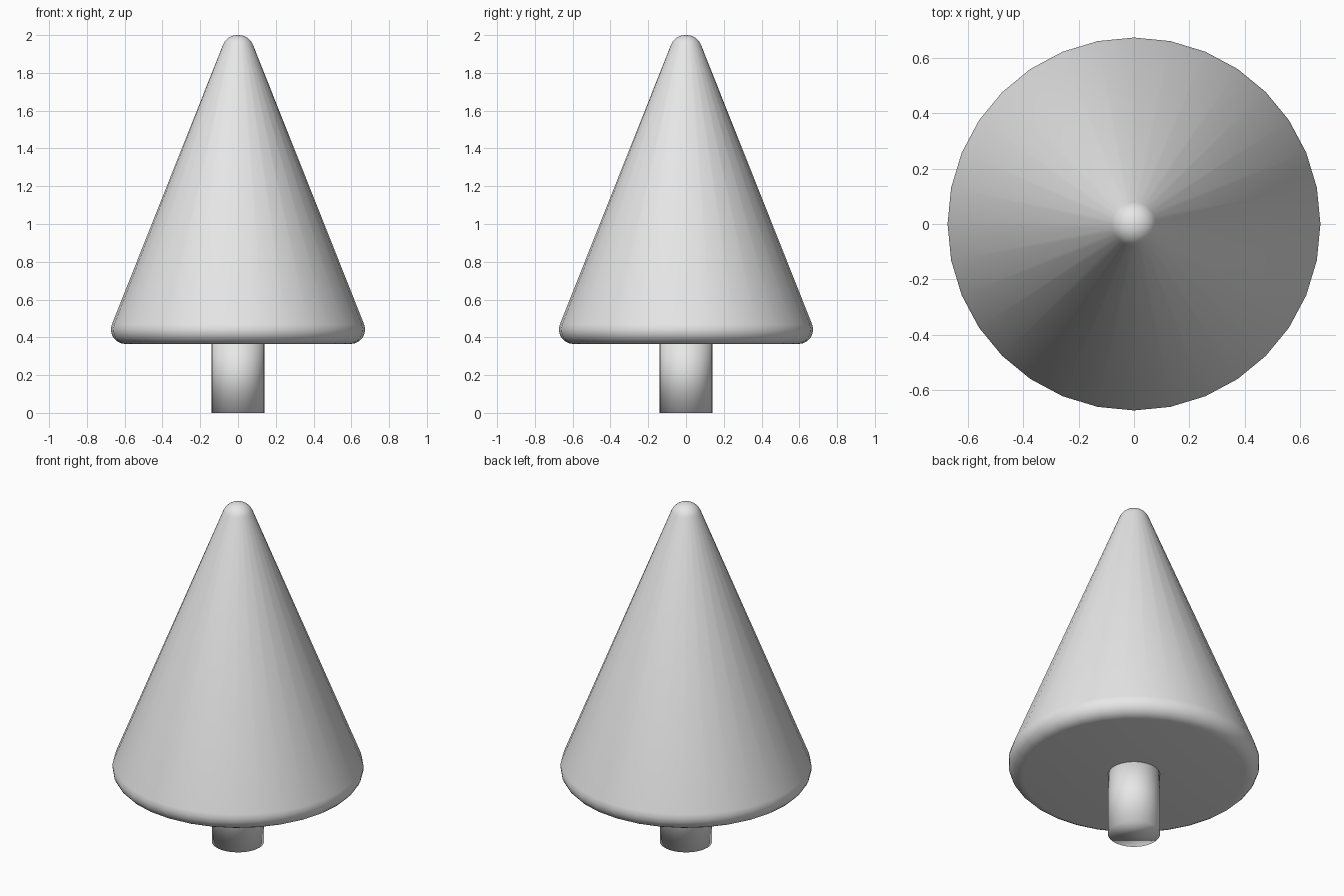
import bpy
import bmesh
from math import sin, cos, pi, atan2

SIDES = 32

if "Cube" in bpy.data.objects:
    bpy.data.objects.remove(bpy.data.objects["Cube"], do_unlink=True)

grey = bpy.data.materials.new("plain grey")
grey.use_nodes = True
grey.diffuse_color = (0.8, 0.8, 0.8, 1)
grey.node_tree.nodes["Principled BSDF"].inputs["Base Color"].default_value = (0.8, 0.8, 0.8, 1)


def arc(radius, height, size, start, end, steps):
    """Points of a rounded corner in the profile plane."""
    angles = [start + (end - start) * i / steps for i in range(steps + 1)]
    return [(radius + size * cos(a), height + size * sin(a)) for a in angles]


def lathe(name, profile):
    """Turn an open profile (radius, height) into a capped round solid."""
    bm = bmesh.new()
    rings = [[bm.verts.new((r * cos(2 * pi * i / SIDES), r * sin(2 * pi * i / SIDES), z))
              for i in range(SIDES)] for r, z in profile]
    for low, high in zip(rings, rings[1:]):
        for i in range(SIDES):
            j = (i + 1) % SIDES
            bm.faces.new((low[i], low[j], high[j], high[i]))
    bm.faces.new(rings[0][::-1])
    bm.faces.new(rings[-1])
    for face in bm.faces:
        face.smooth = True
    mesh = bpy.data.meshes.new(name)
    bm.to_mesh(mesh)
    bm.free()
    mesh.materials.append(grey)
    obj = bpy.data.objects.new(name, mesh)
    bpy.context.collection.objects.link(obj)
    return obj


# Foliage: cone with a rounded lower rim and a rounded tip
slope = atan2(0.4, 1)
rim = arc(0.597, 0.441, 0.076, -pi / 2, slope, 6)
tip = arc(0.004, 1.919, 0.081, slope, pi / 2, 6)
lathe("foliage", rim + tip)

# Trunk: plain cylinder sunk into the foliage
lathe("trunk", [(0.14, 0), (0.14, 0.42)])
